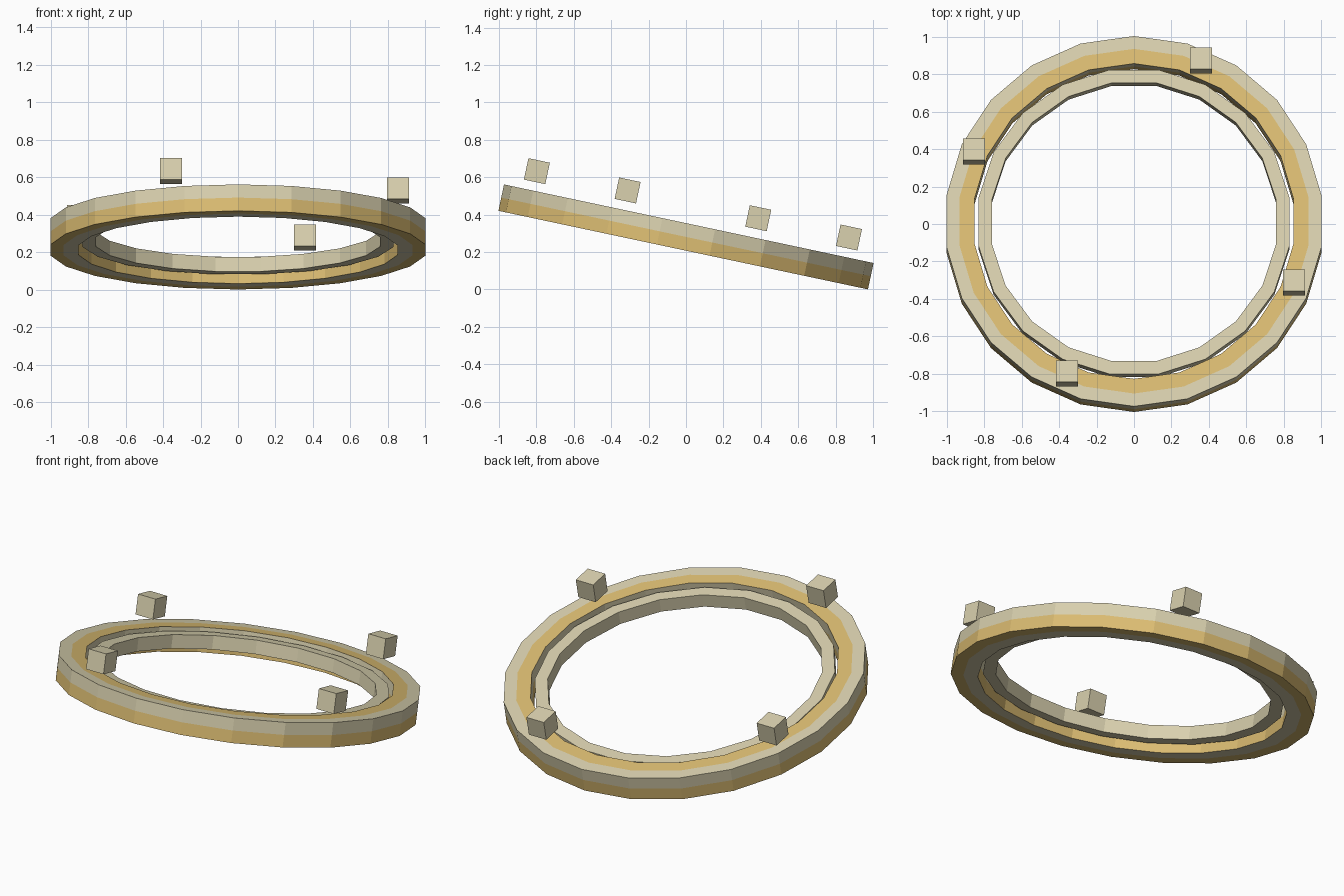
import bpy, bmesh, math
from mathutils import Matrix, Vector

cube = bpy.data.objects.get("Cube")
if cube:
    bpy.data.objects.remove(cube, do_unlink=True)


def material(name, colour):
    mat = bpy.data.materials.new(name)
    mat.use_nodes = True
    mat.diffuse_color = (*colour, 1)
    mat.node_tree.nodes["Principled BSDF"].inputs["Base Color"].default_value = (*colour, 1)
    return mat


PALE = material("pale_sandstone", (0.70, 0.64, 0.43))
GOLD = material("golden_yellow", (0.72, 0.51, 0.17))

# Everything shares one tilted frame, with the front raised
TILT = Matrix.Translation((0, 0, 0.281)) @ Matrix.Rotation(math.radians(-12), 4, 'X')


def finish(name, bm, materials):
    bmesh.ops.recalc_face_normals(bm, faces=bm.faces)
    mesh = bpy.data.meshes.new(name)
    bm.to_mesh(mesh)
    bm.free()
    for mat in materials:
        mesh.materials.append(mat)
    obj = bpy.data.objects.new(name, mesh)
    bpy.context.collection.objects.link(obj)
    obj.matrix_world = TILT
    return obj


def ring(name, profile, bands, sides, start, materials):
    """Sweep a closed (radius, height) profile; bands gives each strip's material."""
    bm = bmesh.new()
    loops = []
    for i in range(sides):
        a = start + math.tau * i / sides
        loops.append([bm.verts.new((r * math.cos(a), r * math.sin(a), z)) for r, z in profile])
    n = len(profile)
    for i in range(sides):
        here, there = loops[i], loops[(i + 1) % sides]
        for j in range(n):
            k = (j + 1) % n
            face = bm.faces.new((here[j], there[j], there[k], here[k]))
            face.material_index = bands[j]
    return finish(name, bm, materials)


# Outer ring: two-tone bands split at the middle of each side
R_IN, R_MID, R_OUT, H = 0.86, 0.94, 1.01, 0.072
ring("outer_ring",
     [(R_IN, H), (R_MID, H), (R_OUT, H), (R_OUT, 0),
      (R_OUT, -H), (R_MID, -H), (R_IN, -H), (R_IN, 0)],
     [1, 0, 0, 1, 1, 0, 1, 0], 22, math.pi / 2, [PALE, GOLD])

# Inner ring: thinner, plain, with a narrow gap around it
ring("inner_ring",
     [(0.768, 0.053), (0.84, 0.053), (0.84, -0.027), (0.768, -0.027)],
     [0] * 4, 20, math.pi / 20, [PALE])

# Four floating blocks, a quarter turn apart
for i in range(4):
    spot = Matrix.Rotation(i * math.pi / 2, 3, 'Z') @ Vector((0.853, -0.357, 0.178))
    bm = bmesh.new()
    bmesh.ops.create_cube(bm, size=0.117, matrix=Matrix.Translation(spot))
    finish(f"floating_block_{i + 1}", bm, [PALE])
